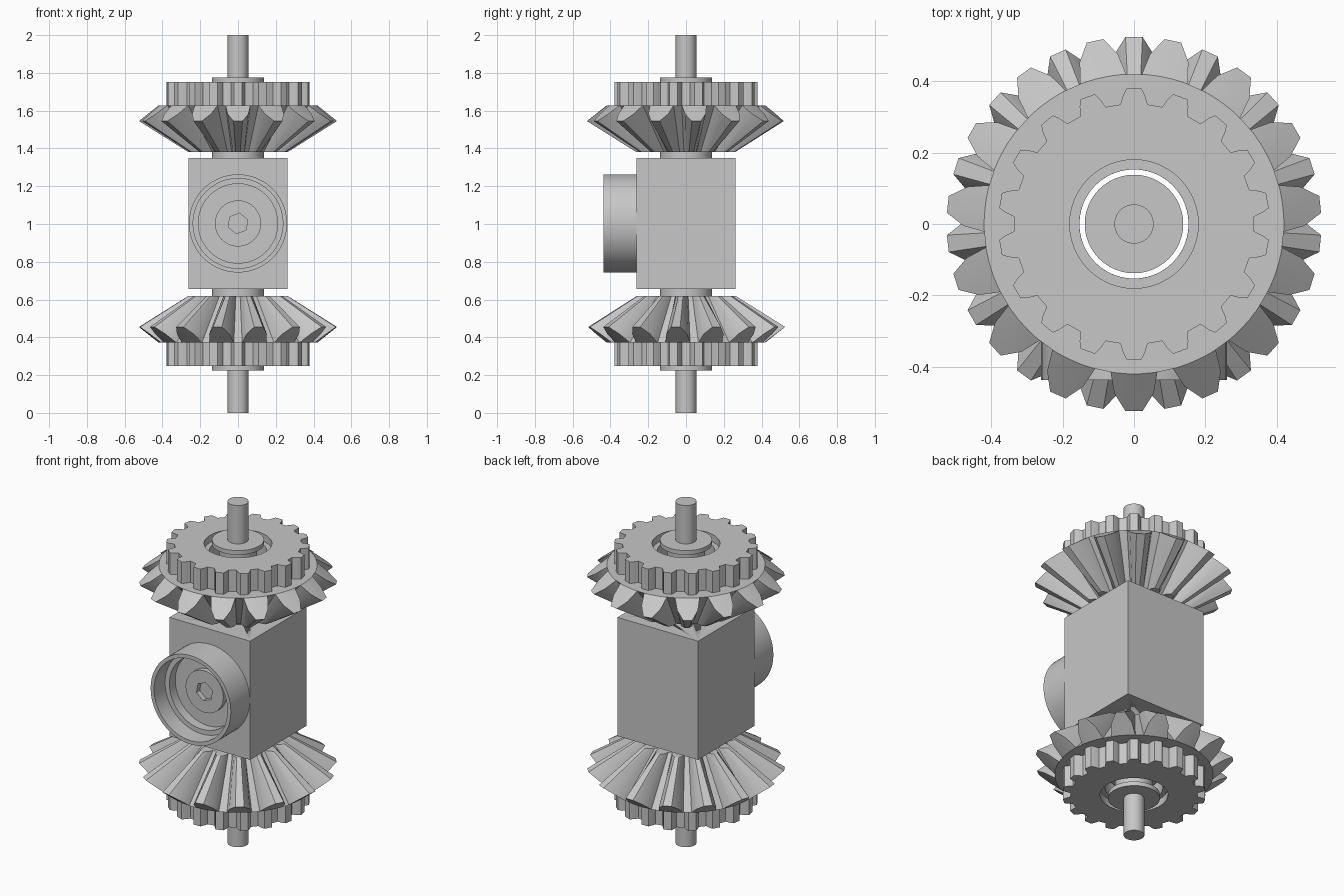
import bpy, bmesh
from math import sin, cos, pi, radians
from mathutils import Matrix

if "Cube" in bpy.data.objects:
    bpy.data.objects.remove(bpy.data.objects["Cube"], do_unlink=True)

grey = bpy.data.materials.new("machined_grey")
grey.use_nodes = True
grey.diffuse_color = (0.57, 0.57, 0.57, 1)
grey.node_tree.nodes["Principled BSDF"].inputs["Base Color"].default_value = (0.57, 0.57, 0.57, 1)

BORE = 0.153


def finish(name, bm, angle=25):
    """Clean the mesh, make the object and shade it."""
    bmesh.ops.remove_doubles(bm, verts=bm.verts, dist=0.00005)
    bmesh.ops.recalc_face_normals(bm, faces=bm.faces)
    mesh = bpy.data.meshes.new(name)
    bm.to_mesh(mesh)
    bm.free()
    mesh.materials.append(grey)
    obj = bpy.data.objects.new(name, mesh)
    bpy.context.collection.objects.link(obj)
    bpy.ops.object.select_all(action="DESELECT")
    obj.select_set(True)
    bpy.context.view_layer.objects.active = obj
    bpy.ops.object.shade_smooth_by_angle(angle=radians(angle))
    return obj


def loft(rings, closed, matrix=None):
    """Skin rings of (angle, radius, height) points that have equal counts."""
    bm = bmesh.new()
    rows = [[bm.verts.new((r * cos(a), r * sin(a), z)) for a, r, z in ring] for ring in rings]
    pairs = list(zip(rows, rows[1:]))
    if closed:
        pairs.append((rows[-1], rows[0]))
    for low, high in pairs:
        for i in range(len(low)):
            j = (i + 1) % len(low)
            bm.faces.new((low[i], low[j], high[j], high[i]))
    if matrix:
        bm.transform(matrix)
    return bm


def circle(angles, r, z):
    return [(a, r, z) for a in angles]


def tooth_ring(count, shape, phase, root, tip):
    """One toothed ring; shape holds (degrees, height from root to tip)."""
    ring = []
    for k in range(count):
        for deg, h in shape:
            a = phase + 2 * pi * k / count + radians(deg)
            ring.append((a, root[0] + (tip[0] - root[0]) * h, root[1] + (tip[1] - root[1]) * h))
    return ring


ROUND = [2 * pi * i / 48 for i in range(48)]


def lathe(name, profile, matrix=None):
    return finish(name, loft([circle(ROUND, r, z) for r, z in profile], False, matrix))


# Bevel gear with tapered teeth and a flat narrow end
def bevel_gear(name, phase, matrix):
    shape = [(-9, 0), (-6.6, 0.55), (-2.6, 1), (2.6, 1), (6.6, 0.55), (9, 0)]
    outer = tooth_ring(15, shape, phase, (0.42, 1.628), (0.525, 1.545))
    inner = tooth_ring(15, shape, phase, (0.215, 1.38), (0.262, 1.38))
    angles = [p[0] for p in outer]
    rings = [circle(angles, BORE, 1.628), circle(angles, 0.42, 1.628), outer, inner,
             circle(angles, 0.215, 1.38), circle(angles, BORE, 1.38)]
    finish(name, loft(rings, True, matrix))


# Spur gear with a counterbored centre
def spur_gear(name, matrix):
    shape = [(-6.5, 0), (-4.8, 0.6), (-3.2, 1), (3.2, 1), (4.8, 0.6), (6.5, 0)]
    low = tooth_ring(18, shape, pi / 2, (0.337, 1.628), (0.38, 1.628))
    high = [(a, r, 1.753) for a, r, z in low]
    angles = [p[0] for p in low]
    rings = [circle(angles, BORE, 1.628), low, high, circle(angles, 0.18, 1.753),
             circle(angles, 0.18, 1.71), circle(angles, BORE, 1.71)]
    finish(name, loft(rings, True, matrix))


flip = Matrix.Translation((0, 0, 2)) @ Matrix.Scale(-1, 4, (0, 0, 1))
for side, phase, matrix in (("upper", -pi / 2, None), ("lower", pi / 2, flip)):
    bevel_gear(side + "_bevel_gear", phase, matrix)
    spur_gear(side + "_spur_gear", matrix)

# Stepped main shaft with a thin flange and neck at each end
half = [(0.138, 1.64), (0.1, 1.64), (0.1, 1.75), (0.138, 1.75),
        (0.138, 1.775), (0.055, 1.775), (0.055, 2), (0, 2)]
lathe("main_shaft", [(r, 2 - z) for r, z in reversed(half)] + half)

# Housing block with a vertical bore
bm = bmesh.new()
bmesh.ops.create_cube(bm, size=1, matrix=Matrix.Translation((0, 0, 1.0025))
                      @ Matrix.Diagonal((0.522, 0.522, 0.695, 1)))
housing = finish("housing", bm)
cutter = lathe("bore_cutter", [(0, 0.5), (BORE, 0.5), (BORE, 1.5), (0, 1.5)])
cutter.hide_render = True
cut = housing.modifiers.new("bore", "BOOLEAN")
cut.operation = "DIFFERENCE"
cut.solver = "EXACT"
cut.object = cutter
bpy.context.view_layer.objects.active = housing
bpy.ops.object.modifier_apply(modifier=cut.name)
bpy.data.objects.remove(cutter, do_unlink=True)

# Front cup with a ledge, a stub shaft and a hexagonal socket
to_front = Matrix.Translation((0, 0, 1.003)) @ Matrix.Rotation(pi / 2, 4, "X")
lathe("front_cup", [(0, 0.255), (0.26, 0.255), (0.26, 0.437), (0.238, 0.437), (0.238, 0.335),
                    (0.21, 0.335), (0.21, 0.28), (0, 0.28)], to_front)


def hexagon(z):
    return [(a + 0.35, 0.055 * cos(pi / 6) / cos(a % (pi / 3) - pi / 6), z) for a in ROUND]


stub = [circle(ROUND, 0, 0.262), circle(ROUND, 0.122, 0.262), circle(ROUND, 0.122, 0.31),
        hexagon(0.31), hexagon(0.27), circle(ROUND, 0, 0.27)]
finish("stub_shaft", loft(stub, False, to_front))
